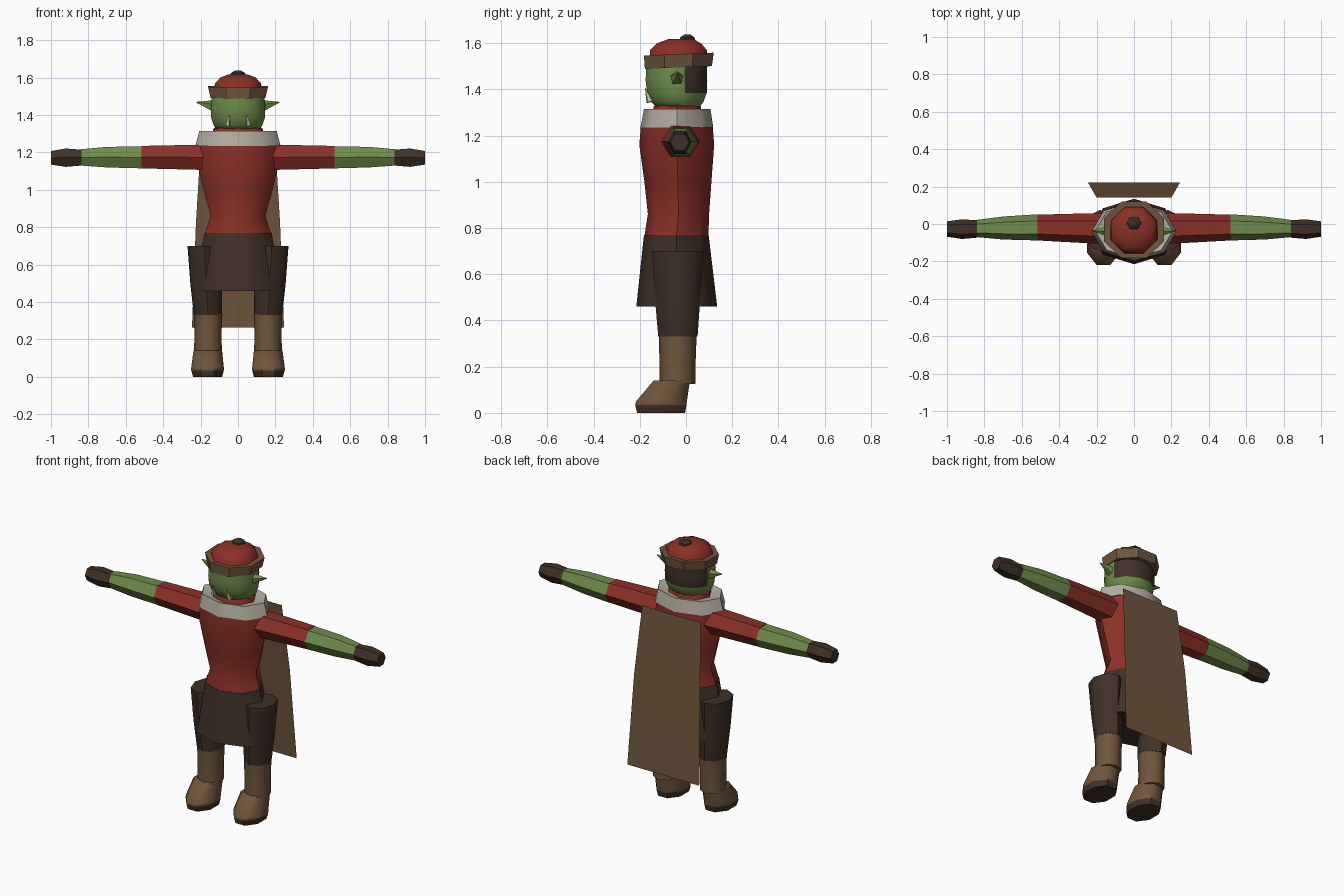
import bpy, bmesh, math
from mathutils import Vector

cube = bpy.data.objects.get("Cube")
if cube:
    bpy.data.objects.remove(cube, do_unlink=True)


def material(name, rgb):
    m = bpy.data.materials.new(name)
    m.use_nodes = True
    m.diffuse_color = (*rgb, 1)
    m.node_tree.nodes["Principled BSDF"].inputs["Base Color"].default_value = (*rgb, 1)
    return m


red = material("red cloth", (0.26, 0.03, 0.02))
green = material("green skin", (0.16, 0.26, 0.07))
beige = material("pale fur", (0.45, 0.42, 0.36))
brown = material("brown leather", (0.16, 0.092, 0.045))
dark = material("dark leather", (0.05, 0.03, 0.02))
ivory = material("ivory", (0.55, 0.52, 0.42))


def finish(name, bm, mats, angle=50):
    bmesh.ops.recalc_face_normals(bm, faces=bm.faces)
    mesh = bpy.data.meshes.new(name)
    bm.to_mesh(mesh)
    bm.free()
    for m in mats:
        mesh.materials.append(m)
    obj = bpy.data.objects.new(name, mesh)
    bpy.context.collection.objects.link(obj)
    bpy.ops.object.select_all(action='DESELECT')
    obj.select_set(True)
    bpy.context.view_layer.objects.active = obj
    bpy.ops.object.shade_smooth_by_angle(angle=math.radians(angle))
    return obj


def loft(name, sections, sides, mats, axis='z', half_turn=False, rule=None, angle=50):
    """Skin rings; each section is (position on axis, low/high of first and second cross axis)."""
    bm = bmesh.new()
    rings = []
    shift = math.pi / sides if half_turn else 0
    grow = 1 / math.cos(shift)
    for pos, a0, a1, b0, b1 in sections:
        ring = []
        for i in range(sides):
            t = math.tau * i / sides + shift
            a = (a0 + a1) / 2 + (a1 - a0) / 2 * grow * math.cos(t)
            b = (b0 + b1) / 2 + (b1 - b0) / 2 * grow * math.sin(t)
            ring.append(bm.verts.new((a, b, pos) if axis == 'z' else (pos, a, b)))
        rings.append(ring)
    for low, high in zip(rings, rings[1:]):
        for i in range(sides):
            j = (i + 1) % sides
            bm.faces.new((low[i], low[j], high[j], high[i]))
    bm.faces.new(rings[0])
    bm.faces.new(rings[-1])
    if rule:
        for f in bm.faces:
            f.material_index = rule(f.calc_center_median())
    return finish(name, bm, mats, angle)


def centred(rows):
    """Rows of (z, half width, back-front limits) for parts on the midline."""
    return [(z, -w, w, y0, y1) for z, w, y0, y1 in rows]


def spike(name, base, tip, radius, sides, mat):
    base, tip = Vector(base), Vector(tip)
    bm = bmesh.new()
    bmesh.ops.create_cone(bm, cap_ends=True, segments=sides, radius1=radius,
                          radius2=0, depth=(tip - base).length)
    turn = (tip - base).to_track_quat('Z', 'Y').to_matrix()
    for v in bm.verts:
        v.co = turn @ v.co + (base + tip) / 2
    return finish(name, bm, [mat], 30)


# Torso, skirt, collar and neck
loft("tunic", centred([(0.765, .178, -.18, .097), (0.86, .146, -.165, .1),
                       (1.0, .185, -.18, .11), (1.16, .222, -.202, .122),
                       (1.245, .22, -.195, .115)]), 8, [red])
loft("skirt", centred([(0.46, .235, -.215, .135), (0.77, .18, -.182, .098)]), 8, [dark])
loft("fur_collar", centred([(1.235, .228, -.197, .118), (1.315, .207, -.182, .106),
                            (1.3, .13, -.14, .06)]), 8, [beige])
loft("neck", centred([(1.25, .13, -.14, .06), (1.325, .135, -.14, .065),
                      (1.34, .11, -.13, .055)]), 8, [red])

# Head, with hair on the rear upper faces
loft("head", centred([(1.325, .115, -.13, .06), (1.345, .13, -.15, .075),
                      (1.385, .143, -.168, .09), (1.44, .145, -.175, .092),
                      (1.52, .14, -.17, .09)]), 12, [green, dark], half_turn=True,
     rule=lambda c: 1 if c.y > 0 and c.z > 1.385 else 0)

# Cap with a rolled band and a top button
loft("cap", centred([(1.52, .128, -.158, .09), (1.57, .122, -.155, .09),
                     (1.6, .095, -.125, .065), (1.618, .05, -.075, .03)]),
     8, [red], half_turn=True)
band = loft("cap_band", centred([(1.495, .12, -.15, .085), (1.495, .147, -.178, .112),
                                 (1.553, .16, -.182, .12), (1.55, .13, -.16, .09)]),
            8, [brown], half_turn=True, angle=30)
pivot = Vector((0, -.03, 1.525))
for v in band.data.vertices:
    v.co.z += (v.co.y - pivot.y) * 0.04
loft("cap_button", centred([(1.605, .042, -.035, .045), (1.625, .038, -.03, .042),
                            (1.638, .015, -.008, .022)]), 6, [dark], angle=30)

# Cape: a thin flaring sheet
bm = bmesh.new()
rows = [[bm.verts.new((s * w, y, z)) for s in (-1, 1)]
        for w, y, z in ((.2, .142, 1.23), (.225, .185, .82), (.246, .222, .265))]
for upper, lower in zip(rows, rows[1:]):
    bm.faces.new((upper[0], lower[0], lower[1], upper[1]))
cape = finish("cape", bm, [brown])
if cape.data.polygons[0].normal.y < 0:
    cape.data.flip_normals()


def sided(side, rows):
    """Mirror vertical sections (z, inner x, outer x, y limits) to one side."""
    return [(z, *sorted((side * x0, side * x1)), y0, y1) for z, x0, x1, y0, y1 in rows]


for side, word in ((1, "left"), (-1, "right")):
    # Arm: sleeve, bare forearm, glove
    def limb(name, rows, mat):
        loft(f"{word}_{name}", [(side * x, y0, y1, z0, z1) for x, y0, y1, z0, z1 in rows],
             6, [mat], axis='x', angle=30)

    def hexed(x, y0, y1, z0, z1):
        # stretch so that the flats of the hexagon reach the height limits
        mid, half = (z0 + z1) / 2, (z1 - z0) / 2 / math.cos(math.pi / 6)
        return x, y0, y1, mid - half, mid + half

    limb("sleeve", [hexed(.12, -.11, .06, 1.105, 1.243),
                    hexed(.515, -.088, .05, 1.115, 1.235)], red)
    limb("forearm", [hexed(.515, -.088, .052, 1.115, 1.232),
                     hexed(.7, -.083, .04, 1.12, 1.23),
                     hexed(.84, -.07, .022, 1.13, 1.217)], green)
    limb("glove", [hexed(.838, -.073, .02, 1.13, 1.215),
                   hexed(.92, -.08, .025, 1.123, 1.221),
                   hexed(1.0, -.068, .014, 1.135, 1.208)], dark)

    # Leg: trouser, boot shaft, foot with dark sole
    loft(f"{word}_trouser", sided(side, [(.33, .085, .236, -.12, .05), (.5, .085, .255, -.135, .062),
                                         (.7, .09, .27, -.147, .076)]), 8, [dark])
    loft(f"{word}_boot_shaft", sided(side, [(.125, .086, .235, -.115, .04), (.23, .088, .233, -.115, .042),
                                            (.335, .084, .236, -.118, .046)]), 8, [brown])
    loft(f"{word}_foot", sided(side, [(0, .085, .24, -.212, -.004), (.035, .076, .25, -.22, .002),
                                      (.05, .076, .25, -.216, .004), (.14, .085, .238, -.14, .017)]),
         8, [brown, dark], half_turn=True, rule=lambda c: 1 if c.z < .03 else 0)

    # Ear and tusk
    spike(f"{word}_ear", (side * .13, -.04, 1.447), (side * .228, -.035, 1.47), .034, 5, green)
    spike(f"{word}_tusk", (side * .055, -.158, 1.345), (side * .045, -.178, 1.41), .015, 4, ivory)
